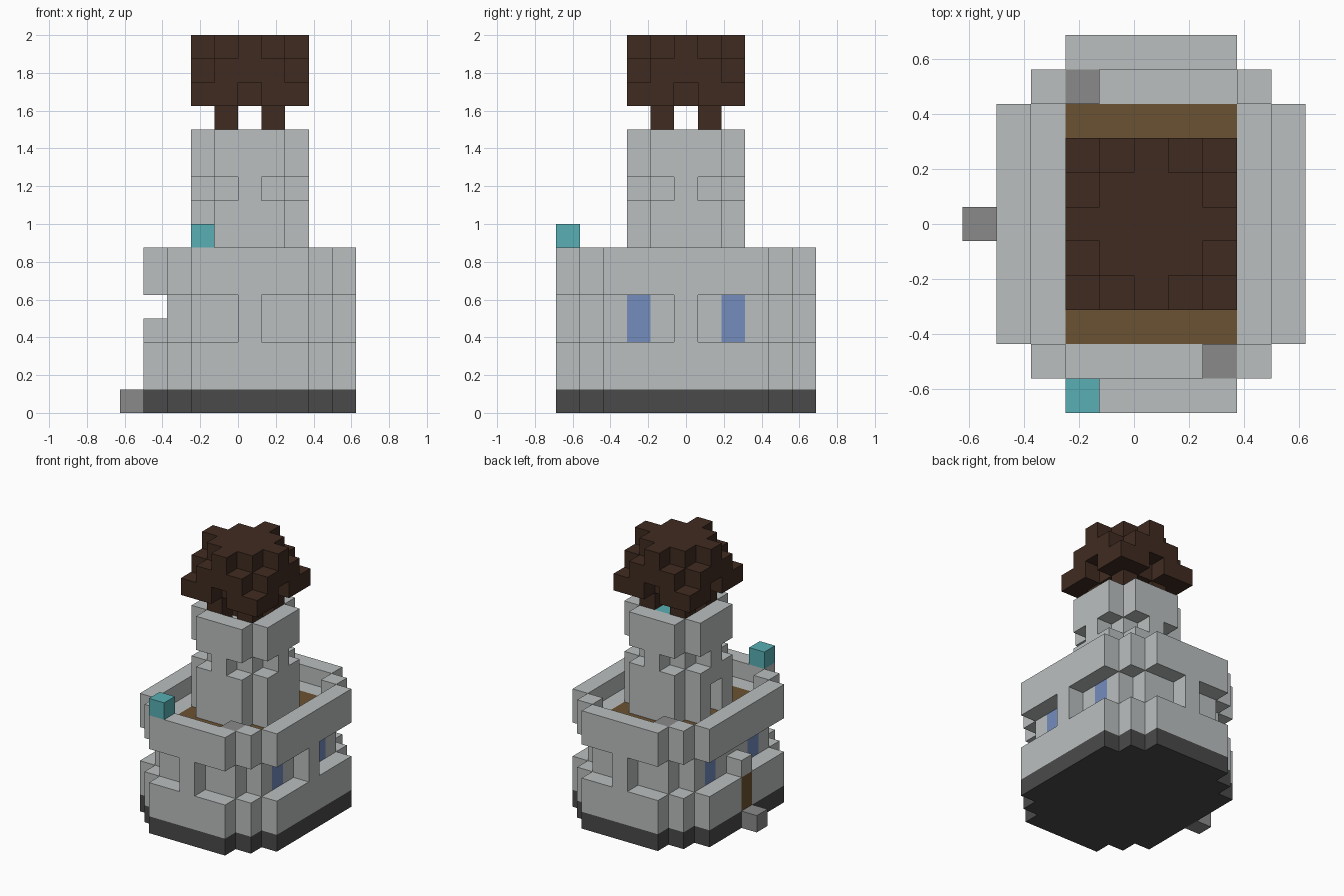
import bpy
import bmesh
from mathutils import Vector

cube = bpy.data.objects.get("Cube")
if cube:
    bpy.data.objects.remove(cube, do_unlink=True)

UNIT = 0.125
MID_X = 0.0625  # the building's axis; the doorstep sticks out on -x


def linear(c):
    c /= 255
    return c / 12.92 if c <= 0.04045 else ((c + 0.055) / 1.055) ** 2.4


def material(name, *rgb):
    m = bpy.data.materials.new(name)
    m.use_nodes = True
    color = [linear(c) for c in rgb] + [1]
    m.diffuse_color = color
    m.node_tree.nodes["Principled BSDF"].inputs["Base Color"].default_value = color
    return m


stone = material("pale stone", 187, 191, 191)
dark_stone = material("dark stone", 74, 74, 74)
mid_stone = material("mid grey stone", 138, 138, 138)
wood = material("wood", 107, 82, 50)
bark = material("dark brown", 64, 43, 33)
glass = material("blue glass", 115, 140, 190)
teal = material("teal", 88, 175, 180)


# Blocks are indexed from the building's axis: x, y sideways and z upwards
def plan(half_x, half_y, diagonal):
    """Rectangle with stepped corners."""
    return {(x, y) for x in range(-half_x, half_x + 1) for y in range(-half_y, half_y + 1)
            if abs(x) + abs(y) <= diagonal}


def stack(cells, bottom, top):
    return {(x, y, z) for x, y in cells for z in range(bottom, top)}


keep_outer, keep_inner = plan(4, 5, 7), plan(3, 4, 6)
tower_outer, tower_inner = plan(2, 2, 3), plan(1, 1, 2)
keep_ribs = {(4, 0), (-4, 0), (0, 5), (0, -5)}
tower_ribs = {(2, 0), (-2, 0), (0, 2), (0, -2)}
legs = {(x, y) for x in (-1, 1) for y in (-1, 1)}

parts = []  # later parts replace earlier ones where they share a block


def part(name, mat, cells):
    parts.append((name, mat, cells))


# Keep: plinth, lower wall, recessed window band, upper wall and parapet
part("plinth", dark_stone, stack(keep_outer, 0, 1))
part("lower_wall", stone, stack(keep_outer, 1, 3))
part("window_band", stone, stack(keep_inner | keep_ribs, 3, 5) - {(-4, 0, 4)})
part("upper_wall", stone, stack(keep_outer, 5, 6))
part("parapet", stone, stack(keep_outer - keep_inner, 6, 7))
part("roof_floor", wood, stack(plan(2, 3, 5), 5, 6))
part("windows", glass, stack({(x, y) for x in (-3, 3) for y in (-2, 2)}, 3, 5))
part("door", wood, stack({(-4, 0)}, 1, 3))
part("doorstep", mid_stone, {(-5, 0, 0)})
part("parapet_steps", mid_stone, {(2, -4, 6), (-2, 4, 6)})
part("corner_lamp", teal, {(-2, -5, 7)})

# Tower: doorway on one side, recessed band, hollow top
part("tower_shaft", stone, stack(tower_outer, 6, 9) - stack({(-2, 0)}, 6, 8))
part("tower_band", stone, stack(tower_inner | tower_ribs, 9, 10))
part("tower_head", stone, stack(tower_outer, 10, 11))
part("tower_rim", stone, stack(tower_outer - tower_inner, 11, 12))
part("tower_lamp", teal, {(0, 1, 11)})

# Crown on four legs, stepping inwards as it rises
part("crown_legs", bark, stack(legs, 11, 13))
crown = stack(plan(2, 2, 4) - tower_ribs, 13, 14)
crown |= stack(plan(2, 2, 3), 14, 15) | stack(plan(2, 2, 2), 15, 16)
part("crown", bark, crown)

owner = {cell: name for name, _, cells in parts for cell in cells}
AXES = [Vector(v) for v in ((1, 0, 0), (0, 1, 0), (0, 0, 1))]


def build(name, mat):
    """Mesh of every outward face of the blocks owned by one part."""
    bm = bmesh.new()
    for cell in sorted(c for c, n in owner.items() if n == name):
        centre = Vector(cell) + Vector((0, 0, 0.5))
        for a in range(3):
            for sign in (-1, 1):
                n = AXES[a] * sign
                if tuple(int(c) for c in Vector(cell) + n) in owner:
                    continue
                u = AXES[(a + 1) % 3]
                v = n.cross(u)
                corners = [centre + (n + u * p + v * q) / 2
                           for p, q in ((-1, -1), (1, -1), (1, 1), (-1, 1))]
                bm.faces.new([bm.verts.new(c * UNIT + Vector((MID_X, 0, 0)))
                              for c in corners])
    bmesh.ops.remove_doubles(bm, verts=bm.verts, dist=0.001)
    mesh = bpy.data.meshes.new(name)
    bm.to_mesh(mesh)
    bm.free()
    mesh.materials.append(mat)
    bpy.context.scene.collection.objects.link(bpy.data.objects.new(name, mesh))


for part_name, part_material, _ in parts:
    build(part_name, part_material)
